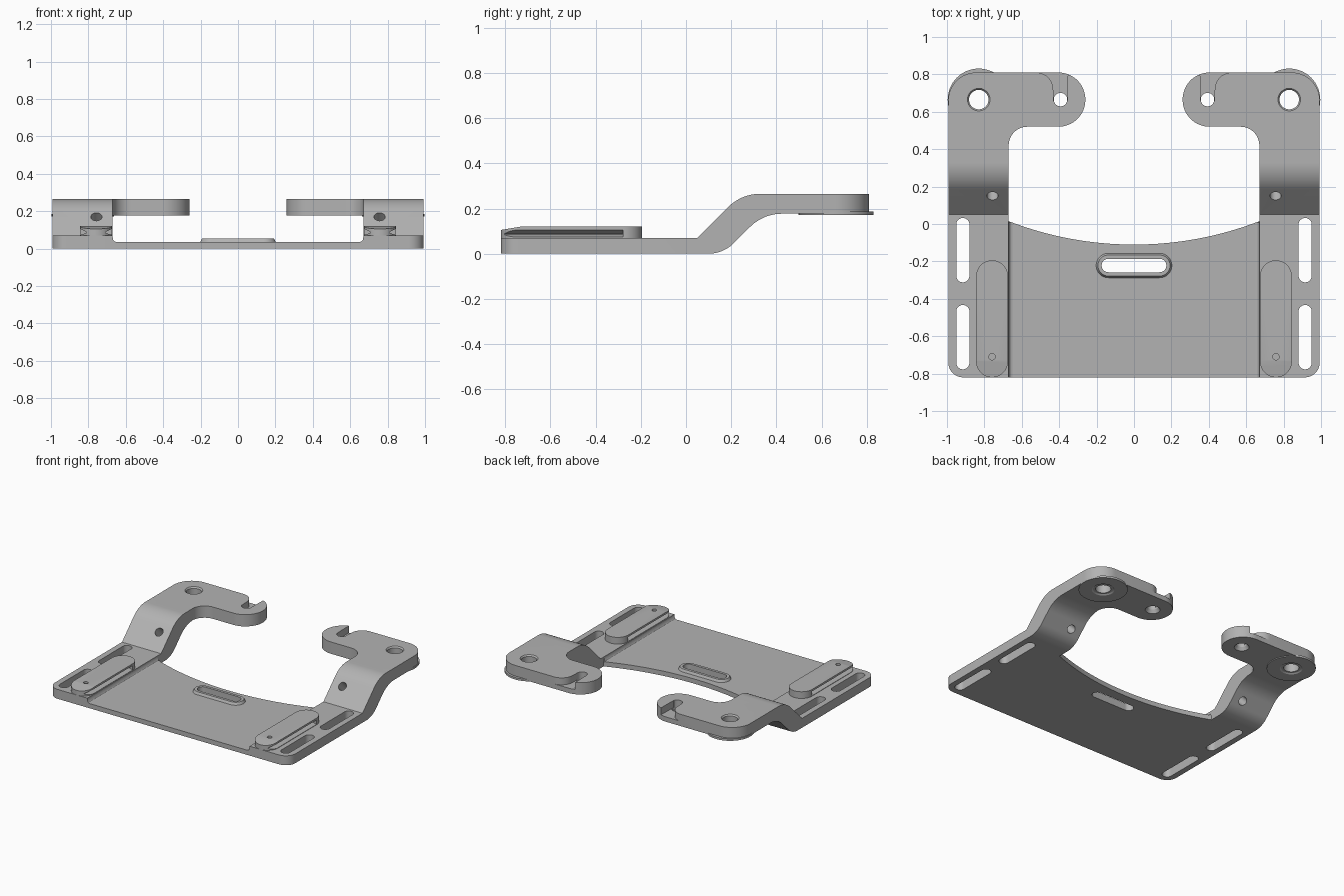
import bpy, bmesh, math
from mathutils import Vector

if "Cube" in bpy.data.objects:
    bpy.data.objects.remove(bpy.data.objects["Cube"])

grey = bpy.data.materials.new("machined grey")
grey.use_nodes = True
grey.diffuse_color = (0.45, 0.45, 0.45, 1)
grey.node_tree.nodes["Principled BSDF"].inputs["Base Color"].default_value = (0.45, 0.45, 0.45, 1)


def rounded(corners, seg=12):
    """Closed outline from (u, v, radius) corners, each filleted."""
    out, n = [], len(corners)
    for i, (u, v, r) in enumerate(corners):
        p = Vector((u, v))
        if r == 0:
            out.append(p)
            continue
        a = (Vector(corners[i - 1][:2]) - p).normalized()
        b = (Vector(corners[(i + 1) % n][:2]) - p).normalized()
        half = a.angle(b) / 2
        centre = p + (a + b).normalized() * (r / math.sin(half))
        start = p + a * (r / math.tan(half)) - centre
        end = p + b * (r / math.tan(half)) - centre
        sweep = math.atan2(start.x * end.y - start.y * end.x, start.dot(end))
        for k in range(seg + 1):
            t = sweep * k / seg
            c, s = math.cos(t), math.sin(t)
            out.append(centre + Vector((start.x * c - start.y * s, start.x * s + start.y * c)))
    return out


def circle(x, y, r, n=48):
    return [Vector((x + r * math.cos(math.tau * k / n), y + r * math.sin(math.tau * k / n))) for k in range(n)]


def stadium(x, y, w, h):
    """Fully rounded slot with half sizes w and h."""
    r = min(w, h) * 0.999
    return rounded([(x - w, y - h, r), (x + w, y - h, r), (x + w, y + h, r), (x - w, y + h, r)])


def prism(name, outline, lo, hi, axis="z", end=None):
    """Extrude an outline along an axis; end gives a different far outline."""
    place = {"z": lambda p, d: (p[0], p[1], d),
             "x": lambda p, d: (d, p[0], p[1]),
             "y": lambda p, d: (p[0], d, p[1])}[axis]
    bm = bmesh.new()
    a = [bm.verts.new(place(p, lo)) for p in outline]
    b = [bm.verts.new(place(p, hi)) for p in (end or outline)]
    bm.faces.new(a)
    bm.faces.new(b)
    for i in range(len(a)):
        bm.faces.new((a[i - 1], a[i], b[i], b[i - 1]))
    bmesh.ops.recalc_face_normals(bm, faces=bm.faces)
    mesh = bpy.data.meshes.new(name)
    bm.to_mesh(mesh)
    bm.free()
    mesh.materials.append(grey)
    obj = bpy.data.objects.new(name, mesh)
    bpy.context.collection.objects.link(obj)
    return obj


def select(obj):
    bpy.ops.object.select_all(action="DESELECT")
    obj.select_set(True)
    bpy.context.view_layer.objects.active = obj


def combine(obj, tool, operation="DIFFERENCE"):
    select(obj)
    mod = obj.modifiers.new("cut", "BOOLEAN")
    mod.operation, mod.solver, mod.object = operation, "EXACT", tool
    bpy.ops.object.modifier_apply(modifier=mod.name)
    bpy.data.objects.remove(tool)


def finish(obj, mirror=False):
    select(obj)
    if mirror:
        mod = obj.modifiers.new("mirror", "MIRROR")
        mod.use_mirror_merge = False
        bpy.ops.object.modifier_apply(modifier=mod.name)
    bpy.ops.object.shade_smooth_by_angle(angle=math.radians(30))


FRONT, IN, OUT, BACK = -0.82, 0.67, 0.993, 0.81
STEP, PLATE, TOP, UNDER = 0.07, 0.035, 0.265, 0.177
HOLE = (0.83, 0.665)
HOOK = (0.393, 0.665)

# Side rails with cranked arms: plan outline crossed with side profile
plan = rounded([(IN, FRONT, 0), (OUT, FRONT, 0.08), (OUT, BACK, 0.15), (0.26, BACK, 0.144),
                (0.26, 0.52, 0.144), (IN, 0.52, 0.1)], 20)
crank = rounded([(FRONT - 0.1, 0, 0), (0.165, 0, 0.16), (0.342, UNDER, 0.2), (0.9, UNDER, 0),
                 (0.9, TOP, 0), (0.245, TOP, 0.2), (0.05, STEP, 0), (FRONT - 0.1, STEP, 0)], 16)
arms = prism("side_arms", plan, -0.1, 0.5)
combine(arms, prism("side_profile", crank, 0.1, 1.2, "x"), "INTERSECT")

# Long slots in the rails
for y in (-0.14, -0.605):
    combine(arms, prism("slot_cutter", stadium(0.915, y, 0.035, 0.172), -0.1, 0.13))

# Pivot hole with a chamfered mouth
combine(arms, prism("pivot_cutter", circle(*HOLE, 0.052), 0.1, 0.4))
combine(arms, prism("pivot_chamfer", circle(*HOLE, 0.052), TOP - 0.01, TOP + 0.002, end=circle(*HOLE, 0.062)))

# Hook hole, lower countersink and open groove to the back edge
combine(arms, prism("hook_cutter", circle(*HOOK, 0.036), 0.1, 0.4))
combine(arms, prism("hook_countersink", circle(*HOOK, 0.052), UNDER - 0.002, 0.2, end=circle(*HOOK, 0.036)))
groove = rounded([(0.357, 0.655, 0), (0.429, 0.655, 0), (0.436, BACK, 0.09),
                  (0.56, BACK, 0), (0.56, 0.9, 0), (0.352, 0.9, 0)])
combine(arms, prism("groove_cutter", groove, 0.213, 0.4))

# Hole drilled square to the slope
drill = prism("slope_drill", circle(0, 0, 0.03), -0.3, 0.3)
drill.location = (0.757, 0.15, 0.17)
drill.rotation_euler = (math.radians(45), 0, 0)
bpy.context.view_layer.update()
combine(arms, drill)
finish(arms, True)

# Flanged bushing below each pivot hole
bush = prism("pivot_flange", circle(*HOLE, 0.166, 64), 0.171, 0.186)
combine(bush, prism("flange_bore", circle(*HOLE, 0.08), 0.169, 0.188, end=circle(*HOLE, 0.052)))
finish(bush, True)

# Thin centre plate with a curved back edge
sag, half = 0.125, IN
radius = (half ** 2 + sag ** 2) / (2 * sag)
edge = []
for k in range(41):
    x = half - 2 * half * k / 40
    edge.append((x, -0.11 + radius - math.sqrt(radius ** 2 - x ** 2)))
plate = prism("centre_plate", [(-half, FRONT), (half, FRONT)] + edge, 0, PLATE)
SLOT_Y = -0.222
combine(plate, prism("handle_cutter", stadium(0, SLOT_Y, 0.173, 0.036), -0.1, 0.2))
finish(plate)

# Raised rim round the centre slot
rim = prism("slot_rim", stadium(0, SLOT_Y, 0.205, 0.068), PLATE - 0.005, 0.053,
            end=stadium(0, SLOT_Y, 0.193, 0.056))
combine(rim, prism("rim_cutter", stadium(0, SLOT_Y, 0.173, 0.036), -0.1, 0.2))
finish(rim)

# Small fillet where plate meets rail
fillet = prism("step_fillet", [(IN, PLATE), (IN - 0.02, PLATE), (IN - 0.009, 0.039),
                               (IN - 0.003, 0.047), (IN, 0.06)], FRONT, 0.008, "y")
finish(fillet, True)

# Dovetail pads on the rails
PX, PW = 0.759, 0.085
pad = prism("dovetail_pad", stadium(PX, -0.507, PW, 0.313), STEP - 0.003, 0.12)
for s in (-1, 1):
    wedge = [(PX + s * 0.12, 0.123), (PX + s * 0.05, 0.088), (PX + s * 0.05, 0.084), (PX + s * 0.12, 0.062)]
    combine(pad, prism("dovetail_cutter", wedge, -0.9, -0.28, "y"))
ramp = [(-0.85, 0.1), (-0.73, 0.12), (-0.73, 0.2), (-0.85, 0.2)]
combine(pad, prism("ramp_cutter", ramp, 0.5, 1, "x"))
combine(pad, prism("pin_cutter", circle(PX, -0.71, 0.017, 24), 0.08, 0.2))
finish(pad, True)
